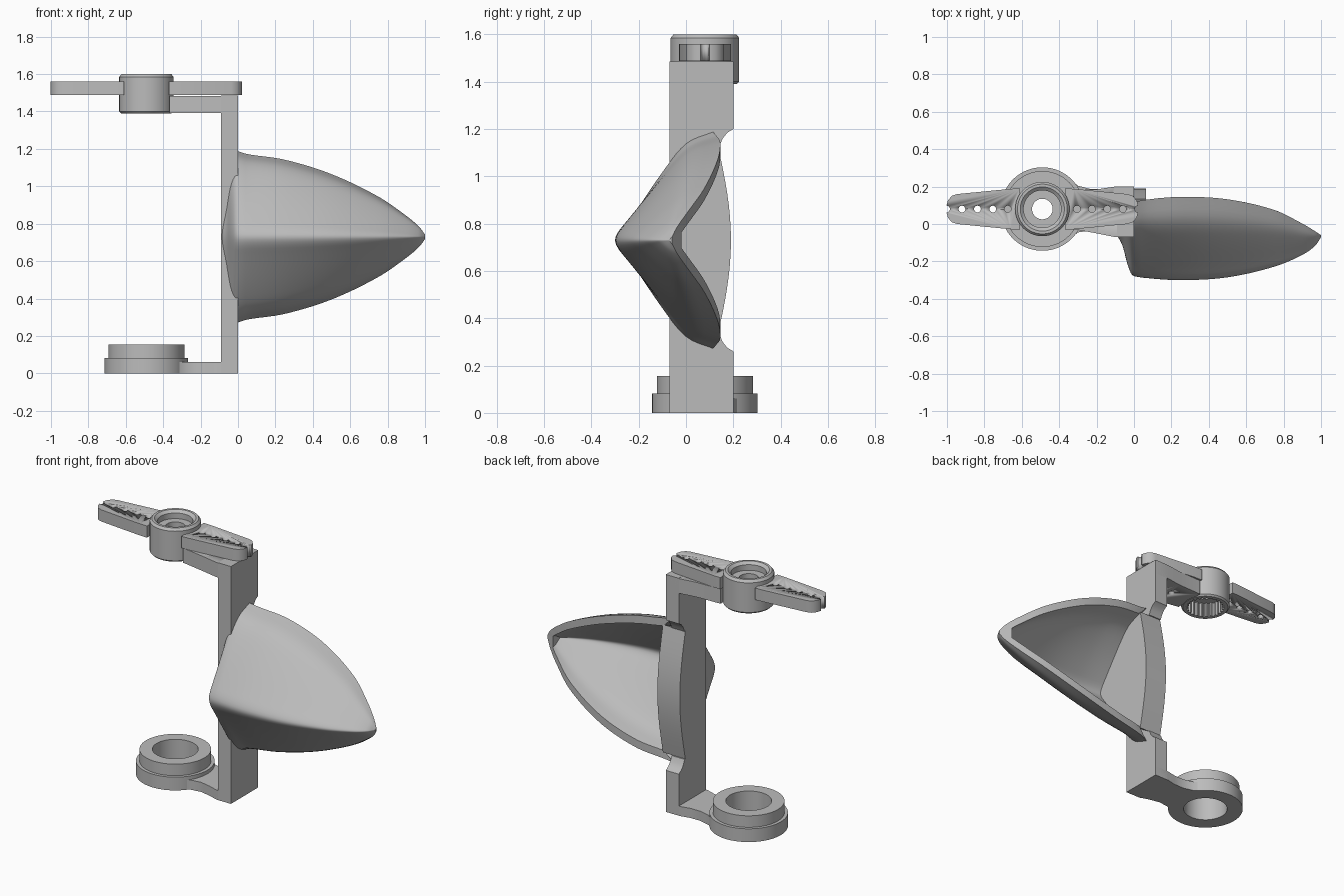
import bpy, bmesh, math
from mathutils import Vector

if "Cube" in bpy.data.objects:
    bpy.data.objects.remove(bpy.data.objects["Cube"])

GREY = (0.5, 0.5, 0.5, 1)
mat = bpy.data.materials.new("matte grey")
mat.use_nodes = True
mat.diffuse_color = GREY
mat.node_tree.nodes["Principled BSDF"].inputs["Base Color"].default_value = GREY

AX, AY, MID = -0.49, 0.08, 0.73   # pivot axis and scoop mid height


def finish(name, bm, angle=35):
    bmesh.ops.recalc_face_normals(bm, faces=bm.faces)
    mesh = bpy.data.meshes.new(name)
    bm.to_mesh(mesh)
    bm.free()
    mesh.materials.append(mat)
    ob = bpy.data.objects.new(name, mesh)
    bpy.context.collection.objects.link(ob)
    activate(ob)
    bpy.ops.object.shade_smooth_by_angle(angle=math.radians(angle))
    return ob


def activate(ob):
    bpy.ops.object.select_all(action="DESELECT")
    ob.select_set(True)
    bpy.context.view_layer.objects.active = ob


def prism(name, pts, axis, lo, hi):
    """Extrude an outline along x (points are y, z) or z (points are x, y)."""
    bm = bmesh.new()
    place = (lambda a, b: (lo, a, b)) if axis == "x" else (lambda a, b: (a, b, lo))
    face = bm.faces.new([bm.verts.new(place(*p)) for p in pts])
    out = bmesh.ops.extrude_face_region(bm, geom=[face])["geom"]
    step = Vector((hi - lo, 0, 0) if axis == "x" else (0, 0, hi - lo))
    bmesh.ops.translate(bm, vec=step, verts=[v for v in out if isinstance(v, bmesh.types.BMVert)])
    return finish(name, bm)


def lathe(name, profile, segs=96, toothed=()):
    """Revolve a closed profile about the pivot axis; toothed points form splines."""
    bm = bmesh.new()
    rings = []
    for k in range(segs):
        a = math.tau * k / segs
        ring = []
        for i, (r, z) in enumerate(profile):
            if i in toothed and k % 4 < 2:
                r -= 0.012
            ring.append(bm.verts.new((AX + r * math.cos(a), AY + r * math.sin(a), z)))
        rings.append(ring)
    n = len(profile)
    for k in range(segs):
        p, q = rings[k], rings[(k + 1) % segs]
        for i in range(n):
            j = (i + 1) % n
            bm.faces.new((p[i], q[i], q[j], p[j]))
    return finish(name, bm)


def drill(ob, spots, radius, z):
    """Cut vertical holes through an object."""
    bm = bmesh.new()
    for x, y in spots:
        made = bmesh.ops.create_cone(bm, cap_ends=True, segments=20, radius1=radius, radius2=radius, depth=0.4)
        bmesh.ops.translate(bm, vec=(x, y, z), verts=made["verts"])
    cutter = finish("hole_cutter", bm)
    cutter.hide_render = True
    mod = ob.modifiers.new("holes", "BOOLEAN")
    mod.operation, mod.solver, mod.object = "DIFFERENCE", "EXACT", cutter
    activate(ob)
    bpy.ops.object.modifier_apply(modifier=mod.name)
    bpy.data.objects.remove(cutter)


def curve(table, x):
    """Smooth interpolation of table rows (key, values...)."""
    i = max(k for k in range(len(table) - 1) if k == 0 or table[k][0] <= x)
    a, b = table[i], table[i + 1]
    p, q = table[max(i - 1, 0)], table[min(i + 2, len(table) - 1)]
    h = b[0] - a[0]
    t = (x - a[0]) / h
    vals = []
    for c in range(1, len(a)):
        ma = (b[c] - p[c]) / (b[0] - p[0]) * h
        mb = (q[c] - a[c]) / (q[0] - a[0]) * h
        vals.append((2*t**3 - 3*t*t + 1) * a[c] + (t**3 - 2*t*t + t) * ma
                    + (3*t*t - 2*t**3) * b[c] + (t**3 - t*t) * mb)
    return vals


# Upright plate with notches and a bulging back edge
notch = [(0.2, 0.47), (0.175, 0.455), (0.155, 0.43), (0.142, 0.4)]
bulge = [(0.135 + 0.055 * math.cos(math.pi / 2 * k / 8), 0.4 * k / 8) for k in range(-8, 9)]
back = [(y, MID - h) for y, h in notch] + [(y, MID + h) for y, h in bulge]
back += [(y, MID + h) for y, h in reversed(notch)]
prism("upright_plate", [(-0.07, 0), (0.2, 0)] + back + [(0.2, 1.485), (-0.07, 1.485)], "x", -0.09, 0)

# Thick wall closing the root of the scoop
prism("scoop_root_wall", [(-0.05, MID - 0.28)] + [(y, MID + h) for y, h in bulge]
      + [(-0.05, MID + 0.28)], "x", -0.088, 0.065)

# Scoop: rows are x, ridge y, rim y, half height
stations = [(-0.085, -0.07, 0.11, 0.46), (-0.06, -0.12, 0.11, 0.46), (-0.035, -0.215, 0.11, 0.46),
            (-0.01, -0.272, 0.112, 0.46), (0.05, -0.287, 0.128, 0.442), (0.25, -0.3, 0.145, 0.412),
            (0.5, -0.285, 0.132, 0.335), (0.75, -0.228, 0.075, 0.215), (0.9, -0.165, 0.002, 0.112),
            (0.97, -0.115, -0.04, 0.052), (1.0, -0.07, -0.06, 0.012)]
half = [(0.1, 0.03, 0.085), (0.2, 0.1, 0.18), (0.7, 0.55, 0.74), (0.85, 0.74, 0.91), (1, 1, 1)]
section = [(-s, u, -w) for s, u, w in reversed(half)] + [(0, 0, 0)] + half
STEPS, SIDES = 40, 48


def scoop_row(bm, x, wall):
    ridge, rim, height = curve(stations, x)
    ridge, height = min(ridge + wall * 1.1, rim - 0.01), max(height - wall, 0.004)
    row = []
    for k in range(SIDES + 1):
        u, w = curve(section, 2 * k / SIDES - 1)
        row.append(bm.verts.new((x, ridge + (rim - ridge) * u, MID + height * w)))
    return row


def skin(bm, rows):
    for p, q in zip(rows, rows[1:]):
        for i in range(len(p) - 1):
            bm.faces.new((p[i], p[i + 1], q[i + 1], q[i]))


bm = bmesh.new()
flare = [scoop_row(bm, -0.085 + 0.085 * k / 10, 0) for k in range(10)]
ease = [math.sin(math.pi / 2 * k / STEPS) for k in range(STEPS + 1)]
outer = [scoop_row(bm, e, 0) for e in ease]
inner = [scoop_row(bm, 0.065 + 0.87 * e, 0.05) for e in ease]
skin(bm, flare + outer)
skin(bm, inner)
for end in (0, SIDES):
    skin(bm, [[r[end] for r in outer], [r[end] for r in inner]])
for cap in (flare[0], outer[-1], inner[0], inner[-1]):
    bm.faces.new(cap)
bm.faces.new((outer[-1][0], outer[-1][-1], inner[-1][-1], inner[-1][0]))
finish("scoop", bm, 40)

# Lower arm and stepped bearing ring
prism("lower_arm", [(-0.005, -0.07), (-0.005, 0.2), (-0.1, 0.2), (-0.16, 0.187), (-0.23, 0.186),
                    (-0.3, 0.205), (-0.355, 0.25), (-0.355, -0.09), (-0.3, -0.045),
                    (-0.23, -0.035), (-0.16, -0.05), (-0.1, -0.07)], "z", 0, 0.06)
lathe("bearing_ring", [(0.13, 0), (0.223, 0), (0.223, 0.083), (0.203, 0.083), (0.203, 0.155), (0.13, 0.155)])

# Upper arm with two screw holes
upper_arm = prism("upper_arm", [(-0.005, -0.07), (-0.005, 0.2), (-0.1, 0.2), (-0.2, 0.185),
                                (-0.365, 0.18), (-0.365, -0.02), (-0.2, -0.05), (-0.1, -0.07)],
                  "z", 1.392, 1.484)
drill(upper_arm, [(-0.145, AY), (-0.225, AY)], 0.02, 1.44)

# Hub with a recessed top, a through hole and a splined socket
lathe("horn_hub", [(0.115, 1.39), (0.135, 1.39), (0.145, 1.4), (0.145, 1.585), (0.133, 1.6), (0.118, 1.6),
                   (0.1, 1.585), (0.1, 1.55), (0.055, 1.55), (0.055, 1.48), (0.115, 1.48)],
      toothed=(0, 10))

# Two tapered horn arms, each with a row of holes and a notched tip
outline = [(0.12, 0.11), (0.17, 0.108), (0.455, 0.08), (0.485, 0.07), (0.505, 0.045), (0.512, 0.02)]
outline += [(d, -w) for d, w in reversed(outline)]
for side, name in ((-1, "right_horn_arm"), (1, "left_horn_arm")):
    arm = prism(name, [(AX + side * d, AY + w) for d, w in outline], "z", 1.487, 1.56)
    drill(arm, [(AX + side * d, AY) for d in (0.185, 0.265, 0.347, 0.43, 0.512)], 0.018, 1.52)
